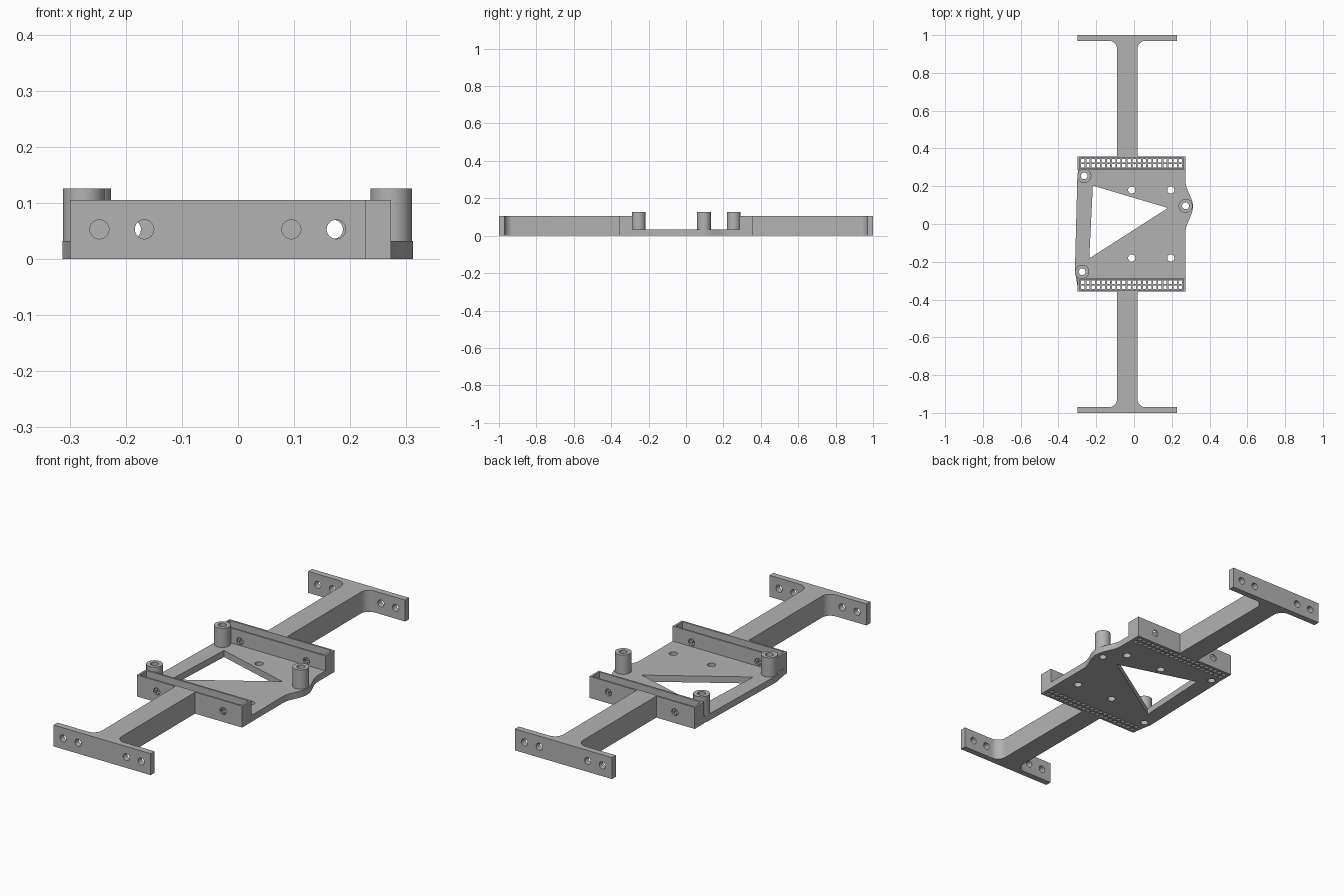
import bpy, bmesh, math
from mathutils import Matrix, Vector

cube = bpy.data.objects.get("Cube")
if cube:
    bpy.data.objects.remove(cube)

GREY = (0.45, 0.45, 0.45, 1.0)
mat = bpy.data.materials.new("light grey plastic")
mat.use_nodes = True
mat.diffuse_color = GREY
mat.node_tree.nodes["Principled BSDF"].inputs["Base Color"].default_value = GREY

HEIGHT, FLOOR, POST_TOP = 0.105, 0.032, 0.126
ARM_X, BODY_X = -0.036, -0.0125
HOLE_Z, HOLE_R = 0.053, 0.017


def prism(bm, outline, z0, z1):
    """Extrude a closed xy outline between two heights."""
    face = bm.faces.new([bm.verts.new((x, y, z0)) for x, y in outline])
    ext = bmesh.ops.extrude_face_region(bm, geom=[face])
    verts = [g for g in ext["geom"] if isinstance(g, bmesh.types.BMVert)]
    bmesh.ops.translate(bm, verts=verts, vec=(0, 0, z1 - z0))


def box(bm, x0, x1, y0, y1, z0, z1):
    prism(bm, [(x0, y0), (x1, y0), (x1, y1), (x0, y1)], z0, z1)


def cylinder(bm, centre, radius, depth, along_y=False):
    turn = Matrix.Rotation(math.pi / 2, 4, "X") if along_y else Matrix()
    bmesh.ops.create_cone(bm, cap_ends=True, segments=32, radius1=radius, radius2=radius,
                          depth=depth, matrix=Matrix.Translation(Vector(centre)) @ turn)


def make(name, bm):
    bmesh.ops.recalc_face_normals(bm, faces=bm.faces[:])
    mesh = bpy.data.meshes.new(name)
    bm.to_mesh(mesh)
    bm.free()
    mesh.materials.append(mat)
    obj = bpy.data.objects.new(name, mesh)
    bpy.context.collection.objects.link(obj)
    return obj


def activate(obj):
    bpy.ops.object.select_all(action="DESELECT")
    obj.select_set(True)
    bpy.context.view_layer.objects.active = obj


def finish(name, solid, cuts):
    """Subtract the cutter mesh from the solid and shade it."""
    obj, cutter = make(name, solid), make(name + "_cutter", cuts)
    cutter.hide_render = True
    activate(obj)
    mod = obj.modifiers.new("holes", "BOOLEAN")
    mod.operation, mod.solver, mod.object = "DIFFERENCE", "EXACT", cutter
    bpy.ops.object.modifier_apply(modifier=mod.name)
    bpy.data.objects.remove(cutter)
    bpy.ops.object.shade_smooth_by_angle(angle=math.radians(30))


def arc(cx, cy, r, a0, a1, n=8):
    angles = [math.radians(a0 + (a1 - a0) * i / n) for i in range(n + 1)]
    return [(cx + r * math.cos(a), cy + r * math.sin(a)) for a in angles]


posts = {"back_right_post": (-0.263, 0.255), "front_right_post": (-0.275, -0.253),
         "left_post": (0.273, 0.096)}

# Base plate: swelling round the left post and a straight tapering right edge
bulge = []
for i in range(25):
    t = -1 + i / 12
    bulge.append((0.273 + 0.0195 * (1 + math.cos(math.pi * t)), 0.092 + 0.135 * t))
outline = [(-0.29, -0.288), (0.273, -0.288)] + bulge + [(0.273, 0.288), (-0.296, 0.288)]
outline += [(-0.3, 0.25)] + arc(-0.275, -0.253, 0.038, 178, 205) + [(-0.297, -0.345), (-0.29, -0.345)]
plate, cuts = bmesh.new(), bmesh.new()
prism(plate, outline, 0, FLOOR)
prism(cuts, [(-0.218, 0.203), (0.18, 0.085), (-0.237, -0.182)], -0.05, 0.1)
for x in (-0.012, 0.195):
    for y in (-0.18, 0.18):
        cylinder(cuts, (x, y, 0), 0.019, 0.2)
for x, y in posts.values():
    cylinder(cuts, (x, y, 0), 0.018, 0.2)
finish("base_plate", plate, cuts)

# Hollow standing posts
for name, (x, y) in posts.items():
    post, cuts = bmesh.new(), bmesh.new()
    mid = (FLOOR + POST_TOP) / 2
    cylinder(post, (x, y, mid), 0.037, POST_TOP - FLOOR)
    cylinder(cuts, (x, y, mid), 0.018, 0.3)
    finish(name, post, cuts)

for side, s in (("front", -1), ("back", 1)):
    # Open-topped channel with a pin grid in its floor and two screw holes
    channel, cuts = bmesh.new(), bmesh.new()
    box(channel, -0.298, 0.273, s * 0.286, s * 0.358, 0, HEIGHT)
    box(cuts, -0.288, 0.263, s * 0.295, s * 0.349, FLOOR, 0.2)
    finish_name = side + "_pin_channel"
    pins = bmesh.new()
    for col in range(20):
        for row in (-1, 1):
            x = BODY_X + (col - 9.5) * 0.0272
            y = s * 0.322 + row * 0.0135
            box(pins, x - 0.009, x + 0.009, y - 0.009, y + 0.009, -0.05, FLOOR + 0.02)
    for x in (-0.19, 0.17):
        cylinder(pins, (x, s * 0.322, HOLE_Z), HOLE_R, 0.2, True)
    finish(finish_name, channel, cuts)
    obj, drill = bpy.data.objects[finish_name], make("drill", pins)
    activate(obj)
    mod = obj.modifiers.new("pins", "BOOLEAN")
    mod.operation, mod.solver, mod.object = "DIFFERENCE", "EXACT", drill
    bpy.ops.object.modifier_apply(modifier=mod.name)
    bpy.data.objects.remove(drill)
    bpy.ops.object.shade_smooth_by_angle(angle=math.radians(30))

    # Arm ending in a filleted cross flange with four screw holes
    half, r = 0.0535, 0.045
    right = [(half, 0.358)] + arc(half + r, 0.97 - r, r, 180, 90) + [(0.263, 0.97), (0.263, 1)]
    left = [(-x, y) for x, y in reversed(right)]
    arm, cuts = bmesh.new(), bmesh.new()
    prism(arm, [(ARM_X + x, s * y) for x, y in right + left], 0, HEIGHT)
    for dx in (-0.211, -0.131, 0.131, 0.211):
        cylinder(cuts, (ARM_X + dx, s, HOLE_Z), HOLE_R, 0.12, True)
    finish(side + "_arm", arm, cuts)
